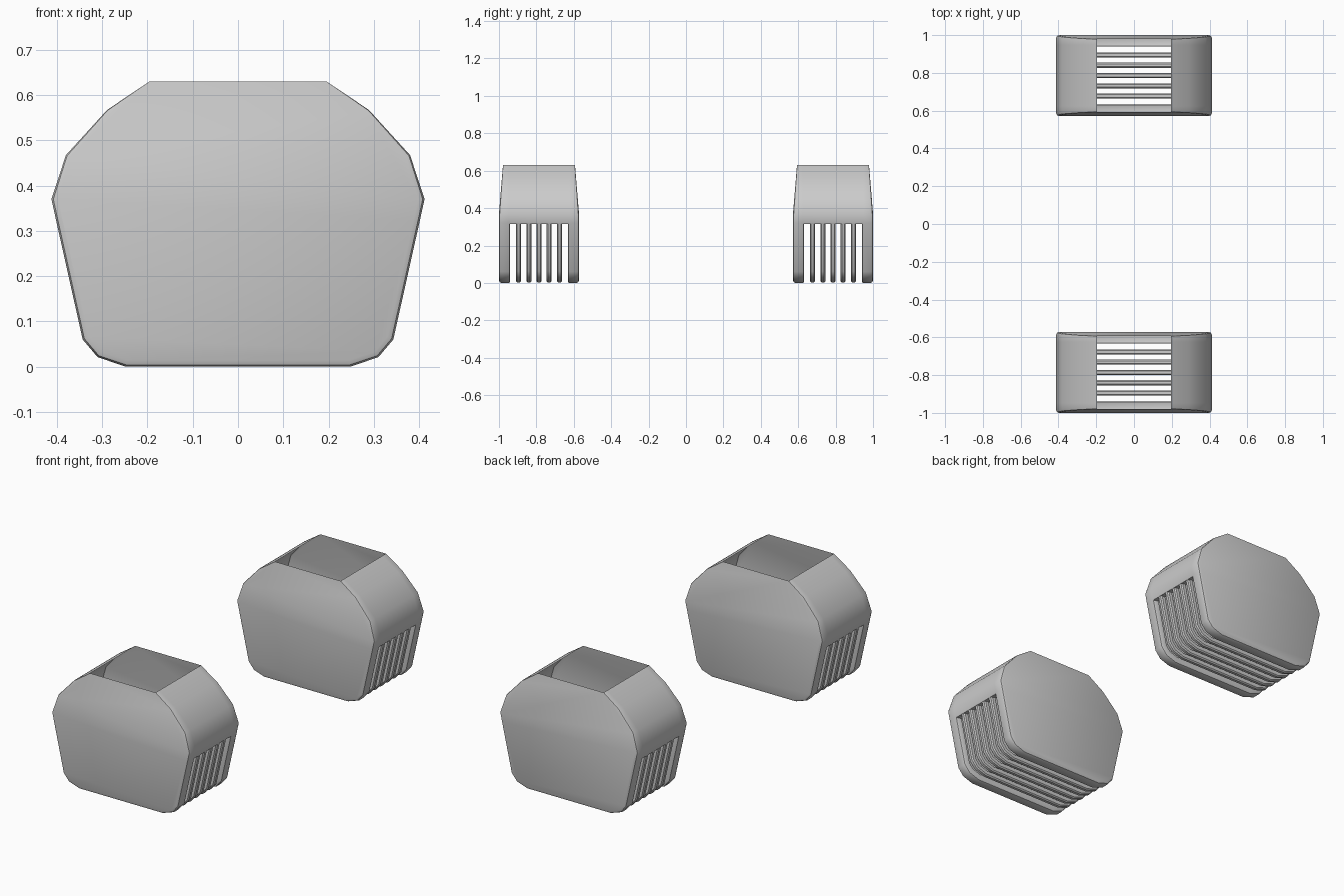
import bpy, bmesh
from mathutils import Vector

if "Cube" in bpy.data.objects:
    bpy.data.objects.remove(bpy.data.objects["Cube"])

# Half outline of the basket (x, z) from the top rim down to the floor
HALF = [(.195, .63), (.289, .567), (.38, .467), (.412, .37), (.401, .32),
        (.343, .06), (.31, .021), (.248, 0)]
PATH = [Vector(p) for p in HALF] + [Vector((-x, z)) for x, z in reversed(HALF)]
N = len(PATH)
BELT, LIP = 3, 4              # indices of the widest row and of the slot opening start
HALF_DEPTH, SLOT = .214, .162
CENTRES = {"front": -.786, "back": .786}


def inward(path, i):
    """Mitred inward normal of the outline."""
    ns = []
    for a, b in ((i - 1, i), (i, i + 1)):
        if a >= 0 and b < len(path):
            d = (path[b] - path[a]).normalized()
            ns.append(Vector((d.y, -d.x)))
    n = sum(ns, Vector((0, 0))).normalized()
    return n / n.dot(ns[0])


def half_depth(z):
    return HALF_DEPTH - max(0, z - .37) * .0215 / .26


def finish(bm, name, y):
    bmesh.ops.recalc_face_normals(bm, faces=bm.faces)
    me = bpy.data.meshes.new(name)
    bm.to_mesh(me)
    bm.free()
    ob = bpy.data.objects.new(name, me)
    bpy.context.collection.objects.link(ob)
    ob.location.y = y
    bpy.ops.object.select_all(action='DESELECT')
    ob.select_set(True)
    bpy.context.view_layer.objects.active = ob
    bpy.ops.object.shade_smooth_by_angle(angle=.6)


def shell(name, y0):
    """Thin hood and frame with flat end plates and a slotted opening."""
    bm = bmesh.new()
    rows = []
    for i, p in enumerate(PATH):
        n = inward(PATH, i)
        k = min(i, N - 1 - i)
        r = .014 * min(1, .1 + k * .3)          # edge rounding fades towards the rim
        side = []
        for out, inset in ((0, 1), (.29, .29), (1, 0)):
            q = p + n * r * inset
            if k == 0:
                q.y = .63
            side.append((q.x, half_depth(q.y) - r * out, q.y))
        side.append((p.x, SLOT, p.y))
        pts = [(x, -y, z) for x, y, z in side] + side[::-1]
        rows.append([bm.verts.new(c) for c in pts])
    for i in range(N - 1):
        for j in range(7):
            if j == 3 and LIP <= i < N - 1 - LIP:
                continue
            a, b = rows[i], rows[i + 1]
            bm.faces.new((a[j], a[j + 1], b[j + 1], b[j]))
    # end plates, split at the widest row
    for col in (0, 7):
        v = [r[col] for r in rows]
        bm.faces.new(v[BELT:N - BELT])
        bm.faces.new(v[:BELT + 1] + v[N - 1 - BELT:])
    # rounded lip turned inwards around the slot opening
    idx = list(range(LIP, N - LIP))
    ring_ids = [(i, -1) for i in idx] + [(i, 1) for i in reversed(idx)]
    prev = [rows[i][3 if s < 0 else 4] for i, s in ring_ids]
    for shift, inset in ((.005, .002), (.008, .008), (.008, .034)):
        ring = []
        for i, s in ring_ids:
            q = PATH[i] + inward(PATH, i) * inset
            if i == idx[0]:
                q += (PATH[i + 1] - PATH[i]).normalized() * shift
            if i == idx[-1]:
                q += (PATH[i - 1] - PATH[i]).normalized() * shift
            ring.append(bm.verts.new((q.x, s * (SLOT - shift), q.y)))
        m = len(ring)
        for a in range(m):
            b = (a + 1) % m
            bm.faces.new((prev[a], prev[b], ring[b], ring[a]))
        prev = ring
    finish(bm, name, y0)


def slats(name, y0):
    """Five rounded bars running down the sides and across the floor."""
    bm = bmesh.new()
    path = PATH[LIP:N - LIP]
    w, c, top, bot = .0135, .006, .003, .034
    section = [(-w + c, top), (w - c, top), (w, top + c), (w, bot - c),
               (w - c, bot), (-w + c, bot), (-w, bot - c), (-w, top + c)]
    for k in range(-2, 3):
        rings = []
        for i, p in enumerate(path):
            n = inward(path, i)
            rings.append([bm.verts.new(((p + n * d).x, k * .0545 + y, (p + n * d).y))
                          for y, d in section])
        for a, b in zip(rings, rings[1:]):
            for j in range(8):
                bm.faces.new((a[j], a[(j + 1) % 8], b[(j + 1) % 8], b[j]))
        bm.faces.new(rings[0])
        bm.faces.new(rings[-1])
    finish(bm, name, y0)


for label, y in CENTRES.items():
    shell(label + "_basket_shell", y)
    slats(label + "_basket_slats", y)
